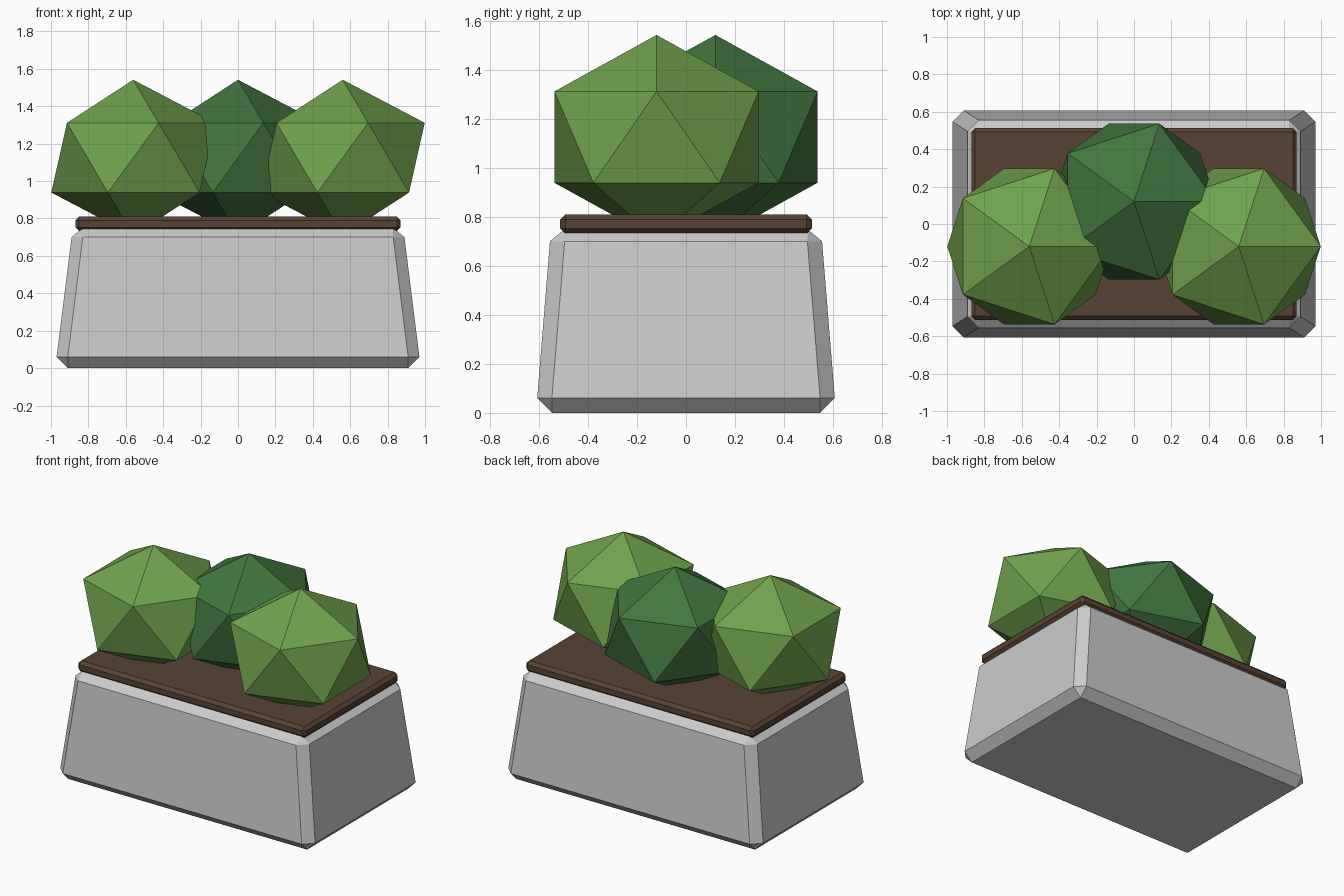
import bpy, bmesh

if "Cube" in bpy.data.objects:
    bpy.data.objects.remove(bpy.data.objects["Cube"])


def material(name, rgb):
    m = bpy.data.materials.new(name)
    m.diffuse_color = (*rgb, 1)
    m.use_nodes = True
    m.node_tree.nodes["Principled BSDF"].inputs["Base Color"].default_value = m.diffuse_color
    return m


def finish(name, bm, mat=None):
    me = bpy.data.meshes.new(name)
    bmesh.ops.recalc_face_normals(bm, faces=bm.faces)
    bm.to_mesh(me)
    bm.free()
    ob = bpy.data.objects.new(name, me)
    bpy.context.collection.objects.link(ob)
    if mat:
        me.materials.append(mat)
    return ob


def chamfered_block(name, low, high, z0, z1, c, mat=None):
    """Tapered block with every edge chamfered by c; low/high are half sizes."""
    bm = bmesh.new()
    rings = []
    for (hx, hy), cap, side in ((low, z0, z0 + c[0]), (high, z1, z1 - c[1])):
        d = c[0]
        rings += [(hx - d, hy - d, cap), (hx, hy - d, side), (hx - d, hy, side)]
    for x, y, z in rings:
        for sx in (-1, 1):
            for sy in (-1, 1):
                bm.verts.new((sx * x, sy * y, z))
    bmesh.ops.convex_hull(bm, input=bm.verts[:])
    bmesh.ops.dissolve_limit(bm, angle_limit=0.02, verts=bm.verts[:], edges=bm.edges[:])
    return finish(name, bm, mat)


def bush(name, x, y, mat):
    bm = bmesh.new()
    bmesh.ops.create_icosphere(bm, subdivisions=1, radius=0.49)
    bmesh.ops.scale(bm, vec=(1, 1, 0.85), verts=bm.verts)
    bmesh.ops.translate(bm, vec=(x, y, 1.125), verts=bm.verts)
    return finish(name, bm, mat)


soil = material("soil_brown", (0.10, 0.055, 0.036))
light = material("light_leaf", (0.16, 0.36, 0.075))
dark = material("dark_leaf", (0.055, 0.18, 0.05))

# Stone planter and soil slab
chamfered_block("planter", (0.97, 0.607), (0.89, 0.555), 0, 0.75, (0.06, 0.05))
chamfered_block("soil", (0.87, 0.513), (0.87, 0.513), 0.732, 0.81, (0.021, 0.021), soil)

# Three low-poly bushes
for side, x in (("left", -0.56), ("right", 0.56)):
    bush(side + "_bush", x, -0.12, light)
bush("middle_bush", 0, 0.12, dark)
